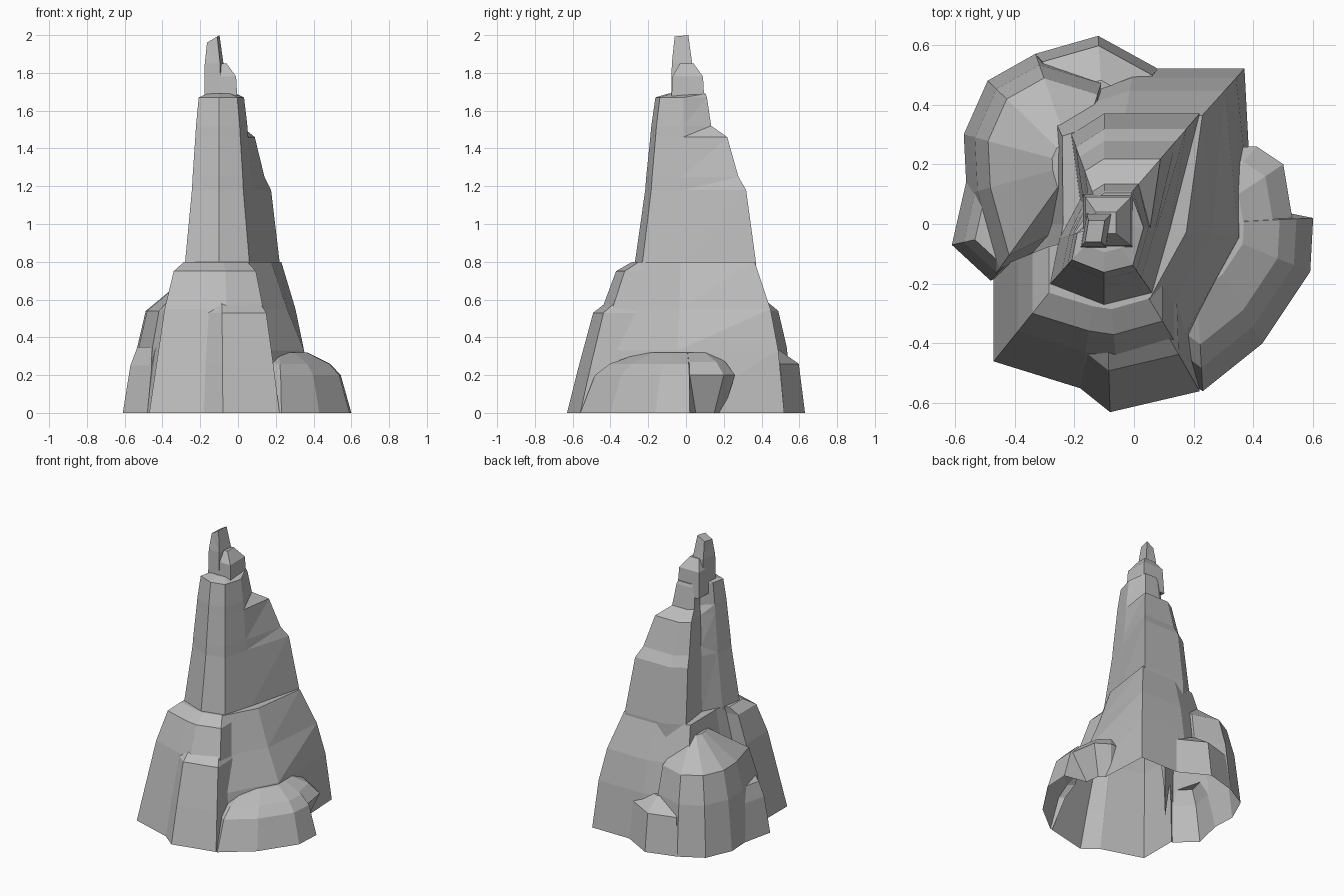
import bpy
import bmesh

if "Cube" in bpy.data.objects:
    bpy.data.objects.remove(bpy.data.objects["Cube"], do_unlink=True)

# One plain stone colour for every part
stone = bpy.data.materials.new("grey_stone")
stone.use_nodes = True
stone_colour = (0.5, 0.5, 0.5, 1)
stone.diffuse_color = stone_colour
stone.node_tree.nodes["Principled BSDF"].inputs["Base Color"].default_value = stone_colour

parts = []


def rock(name, centre, outline, levels, tilt=0):
    """Stack an outline into a faceted rock that draws in towards its centre.

    Each level gives a height and a scale; an optional second scale
    applies to the corners behind the centre. Tilt slopes the top along x.
    """
    bm = bmesh.new()
    centre_x, centre_y = centre
    rings = []
    for height, front, *rest in levels:
        back = rest[0] if rest else front
        ring = []
        for x, y in outline:
            scale = back if y > centre_y else front
            ring.append(bm.verts.new((centre_x + (x - centre_x) * scale,
                                      centre_y + (y - centre_y) * scale,
                                      height)))
        rings.append(ring)

    # Sloping top
    top = rings[-1]
    edge_x = min(vert.co.x for vert in top)
    for vert in top:
        vert.co.z += tilt * (vert.co.x - edge_x)

    # Side walls between neighbouring rings, then both ends
    for lower, upper in zip(rings, rings[1:]):
        for i in range(len(outline)):
            bm.faces.new((lower[i - 1], lower[i], upper[i], upper[i - 1]))
    bm.faces.new(rings[0])
    bm.faces.new(top)
    bmesh.ops.triangulate(bm, faces=bm.faces[:])
    bmesh.ops.recalc_face_normals(bm, faces=bm.faces[:])

    mesh = bpy.data.meshes.new(name)
    bm.to_mesh(mesh)
    bm.free()
    mesh.materials.append(stone)
    part = bpy.data.objects.new(name, mesh)
    bpy.context.collection.objects.link(part)
    parts.append(part)


def merge_into_shell(name):
    """Fuse all parts into a single skin that is open underneath."""
    body = parts[0]
    for part in parts[1:]:
        union = body.modifiers.new(part.name, "BOOLEAN")
        union.operation = "UNION"
        union.solver = "EXACT"
        union.object = part
    depsgraph = bpy.context.evaluated_depsgraph_get()
    mesh = bpy.data.meshes.new_from_object(body.evaluated_get(depsgraph))
    body.modifiers.clear()
    body.data = mesh
    body.name = mesh.name = name
    for part in parts[1:]:
        bpy.data.objects.remove(part, do_unlink=True)

    bm = bmesh.new()
    bm.from_mesh(mesh)
    floor = [f for f in bm.faces if max(v.co.z for v in f.verts) < .001]
    bmesh.ops.delete(bm, geom=floor, context="FACES")
    bm.to_mesh(mesh)
    bm.free()


# Wide foot of the spire, with a ridge running to the back left corner
rock("spire_base", centre=(-.1, 0),
     outline=[(-.42, -.4), (-.1, -.5), (.18, -.45), (.4, -.05),
              (.37, .52), (0, .52), (-.3, .42), (-.35, 0)],
     levels=[(0, 1), (.33, .9, .94), (.55, .72, .86), (.8, .55, .7)])

# Front column, grooved on its right, with the stepped ridge behind it
rock("spire_column", centre=(-.1, 0),
     outline=[(-.28, -.2), (-.1, -.27), (.06, -.23), (.12, -.02), (.22, .37),
              (-.1, .37), (-.21, .3), (-.18, .08), (-.25, -.05)],
     levels=[(.7, 1), (.8, 1), (1.18, .8, .86), (1.25, .78, .75), (1.46, .7, .59),
             (1.52, .68, .36), (1.67, .6, .3), (1.69, .35, .28)])

# Stepped crown and its sharp tip
rock("crown_block", centre=(-.1, 0),
     outline=[(-.17, -.08), (0, -.08), (0, .1), (-.17, .1)],
     levels=[(1.6, 1), (1.78, .9), (1.85, .4)])
rock("crown_tip", centre=(-.14, -.03),
     outline=[(-.18, -.08), (-.09, -.08), (-.07, .04), (-.16, .04)],
     levels=[(1.6, 1), (1.85, .9), (1.96, .6)], tilt=.6)

# Broad front buttress and the narrow step leaning on it
rock("front_buttress", centre=(-.1, 0),
     outline=[(-.47, -.46), (-.18, -.55), (-.05, -.57), (.2, -.5),
              (.2, 0), (-.47, -.15)],
     levels=[(0, 1), (.55, .78), (.75, .65), (.8, .5)])
rock("front_step", centre=(-.1, 0),
     outline=[(-.18, -.55), (-.08, -.63), (.22, -.56), (.2, 0), (-.1, 0)],
     levels=[(0, 1), (.25, .9), (.53, .78), (.58, .68)])

# Low skirt on the left, and its lip overhanging a hollow
rock("left_skirt", centre=(.2, 0),
     outline=[(.15, -.5), (.23, -.56), (.43, -.4), (.59, -.16),
              (.6, .02), (.4, .06), (.2, .2)],
     levels=[(0, 1), (.2, .86), (.26, .72), (.32, .42)])
rock("left_lip", centre=(.2, 0),
     outline=[(.2, -.1), (.52, -.06), (.53, .02), (.5, .2), (.41, .26), (.2, .25)],
     levels=[(0, .75), (.2, 1), (.27, .8), (.32, .5)])

# Rounded right shoulder and the ledge at its foot
rock("right_shoulder", centre=(-.2, .2),
     outline=[(-.48, -.19), (-.56, .1), (-.57, .3), (-.49, .48),
              (-.33, .57), (-.1, .5), (-.1, 0)],
     levels=[(0, 1), (.35, .9), (.54, .78), (.61, .55), (.72, .2)])
rock("right_ledge", centre=(-.3, 0),
     outline=[(-.56, .15), (-.61, -.07), (-.48, -.19), (-.3, 0)],
     levels=[(0, 1), (.25, .87), (.35, .75)])

# Low shelf at the back
rock("back_shelf", centre=(-.1, .3),
     outline=[(.08, .52), (-.12, .63), (-.33, .57), (-.3, .3), (0, .3)],
     levels=[(0, 1), (.26, .9), (.34, .55)])

merge_into_shell("rock_spire")
